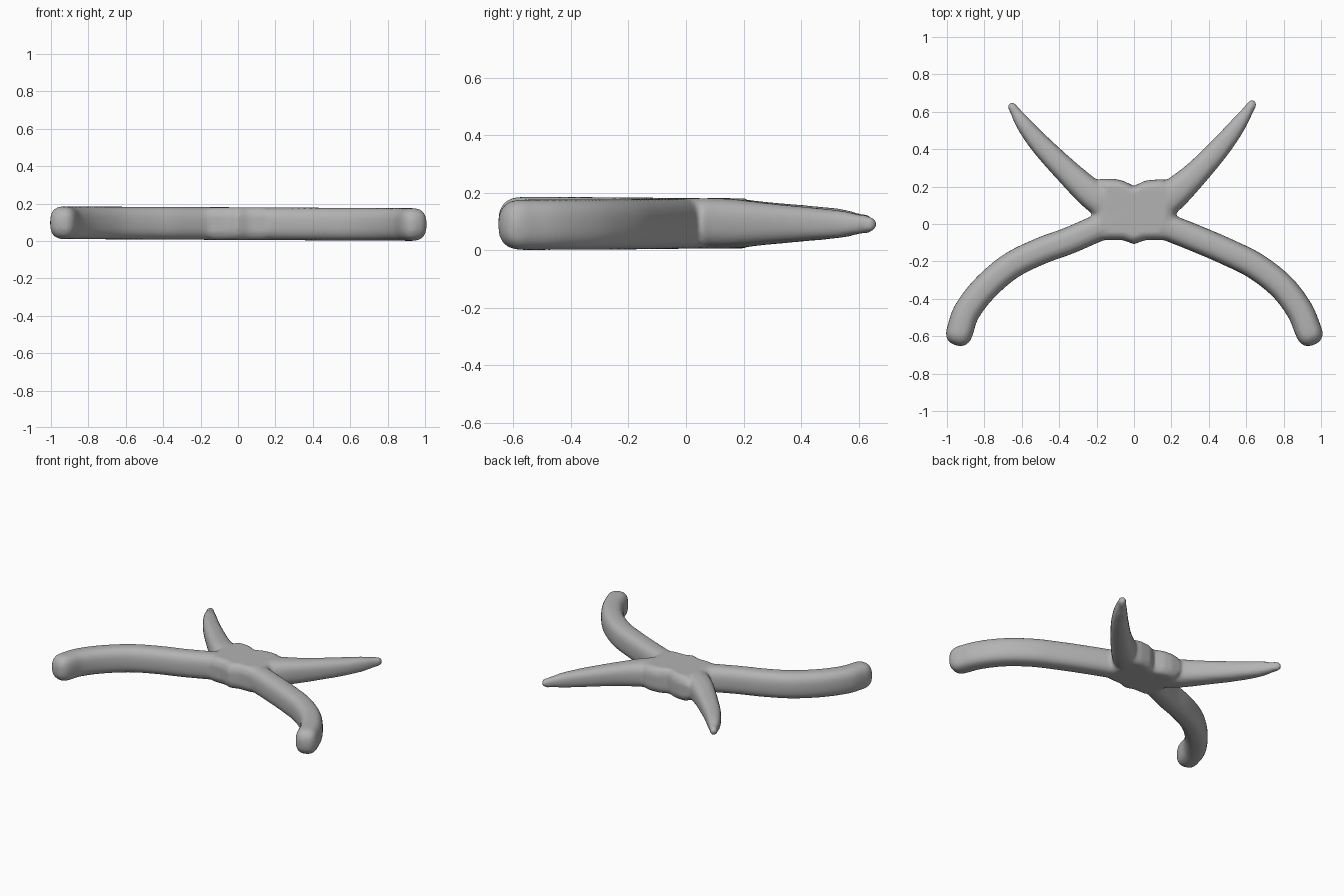
import bpy, bmesh, math
from mathutils import Vector

if "Cube" in bpy.data.objects:
    bpy.data.objects.remove(bpy.data.objects["Cube"], do_unlink=True)

clay = bpy.data.materials.new("grey clay")
clay.use_nodes = True
GREY = (0.45, 0.45, 0.45, 1.0)
clay.diffuse_color = GREY
clay.node_tree.nodes["Principled BSDF"].inputs["Base Color"].default_value = GREY

SIDES = 28


def power(v, p):
    return math.copysign(abs(v) ** p, v)


def catmull(a, b, c, d, t):
    return 0.5 * (2 * b + (c - a) * t + (2 * a - 5 * b + 4 * c - d) * t * t
                  + (3 * b - a - 3 * c + d) * t ** 3)


def limb(bm, points, cap, steps=8):
    """Sweep a squarish round section along (x, y, half width, half height) points."""
    p = [Vector(q) for q in points]
    p = [2 * p[0] - p[1]] + p + [2 * p[-1] - p[-2]]
    path = [catmull(*p[i:i + 4], s / steps)
            for i in range(len(p) - 3) for s in range(steps)] + [p[-2]]
    rings = []
    for i, q in enumerate(path):
        d = path[min(i + 1, len(path) - 1)] - path[max(i - 1, 0)]
        rings.append((q, Vector((d.x, d.y)).normalized(), 1.0))
    # rounded tip
    q, d, _ = rings[-1]
    for k in range(1, 9):
        a = k / 8 * math.pi / 2 * 0.98
        tip = q.copy()
        tip.x += d.x * cap * math.sin(a) ** 0.8
        tip.y += d.y * cap * math.sin(a) ** 0.8
        rings.append((tip, d, math.cos(a) ** 0.8))
    loops = []
    for q, d, k in rings:
        zc = 0.0925 - 0.005 * q.x
        loop = []
        for j in range(SIDES):
            a = 2 * math.pi * j / SIDES
            u = power(math.cos(a), 0.75) * q.z * k
            v = power(math.sin(a), 0.75) * q.w * k
            loop.append(bm.verts.new((q.x - d.y * u, q.y + d.x * u, zc + v)))
        loops.append(loop)
    for a, b in zip(loops, loops[1:]):
        for j in range(SIDES):
            n = (j + 1) % SIDES
            bm.faces.new((a[j], a[n], b[n], b[j]))
    bm.faces.new(loops[0][::-1])
    bm.faces.new(loops[-1])


def slab(bm, outline, z0, z1, inset):
    """Flat body with softly stepped rim around its centre."""
    cx, cy = 0.0, 0.07
    levels = [(z0, inset), (z0 + 0.015, inset * 0.4), (z0 + 0.045, 0),
              (z1 - 0.045, 0), (z1 - 0.015, inset * 0.4), (z1, inset)]
    loops = [[bm.verts.new((cx + (x - cx) * (1 - s), cy + (y - cy) * (1 - s), z))
              for x, y in outline] for z, s in levels]
    n = len(outline)
    for a, b in zip(loops, loops[1:]):
        for j in range(n):
            bm.faces.new((a[j], a[(j + 1) % n], b[(j + 1) % n], b[j]))
    bm.faces.new(loops[0][::-1])
    bm.faces.new(loops[-1])


bm = bmesh.new()

# long curved front arms
W, H = 0.072, 0.088
left_arm = [(0.06, 0.03), (0.2, -0.025), (0.35, -0.085), (0.5, -0.15), (0.65, -0.225),
            (0.79, -0.335), (0.885, -0.46), (0.932, -0.57)]
right_arm = [(-0.06, 0.03), (-0.2, -0.025), (-0.35, -0.09), (-0.5, -0.145), (-0.66, -0.225),
             (-0.8, -0.345), (-0.895, -0.47), (-0.93, -0.57)]
for arm in (left_arm, right_arm):
    limb(bm, [(x, y, W, H) for x, y in arm], 0.082)

# tapering back spikes
limb(bm, [(0.08, 0.06, 0.09, 0.087), (0.2, 0.15, 0.085, 0.087), (0.33, 0.268, 0.068, 0.074),
          (0.465, 0.415, 0.056, 0.06), (0.56, 0.535, 0.042, 0.048),
          (0.615, 0.615, 0.027, 0.032)], 0.055)
limb(bm, [(-0.08, 0.06, 0.09, 0.087), (-0.22, 0.155, 0.08, 0.087), (-0.345, 0.268, 0.068, 0.074),
          (-0.495, 0.42, 0.056, 0.06), (-0.59, 0.535, 0.042, 0.048),
          (-0.635, 0.602, 0.027, 0.032)], 0.055)

# central body
slab(bm, [(-0.22, 0.03), (-0.17, -0.085), (-0.06, -0.085), (0, -0.108), (0.06, -0.085),
          (0.17, -0.085), (0.22, 0.03), (0.21, 0.1), (0.2, 0.22), (0.15, 0.24),
          (0.06, 0.232), (0, 0.203), (-0.06, 0.232), (-0.11, 0.242), (-0.18, 0.24),
          (-0.2, 0.1)], 0.005, 0.18, 0.2)

bmesh.ops.recalc_face_normals(bm, faces=bm.faces)
mesh = bpy.data.meshes.new("four_limbed_body")
bm.to_mesh(mesh)
bm.free()
body = bpy.data.objects.new("four_limbed_body", mesh)
bpy.context.collection.objects.link(body)
mesh.materials.append(clay)

# fuse the parts into one soft skin
fuse = body.modifiers.new("fuse", 'REMESH')
fuse.mode = 'VOXEL'
fuse.voxel_size = 0.012
fuse.use_smooth_shade = True
soften = body.modifiers.new("soften", 'SMOOTH')
soften.factor = 0.5
soften.iterations = 8

bpy.ops.object.select_all(action='DESELECT')
body.select_set(True)
bpy.context.view_layer.objects.active = body
for name in ("fuse", "soften"):
    bpy.ops.object.modifier_apply(modifier=name)
bpy.ops.object.shade_smooth()
if not body.data.materials:
    body.data.materials.append(clay)
